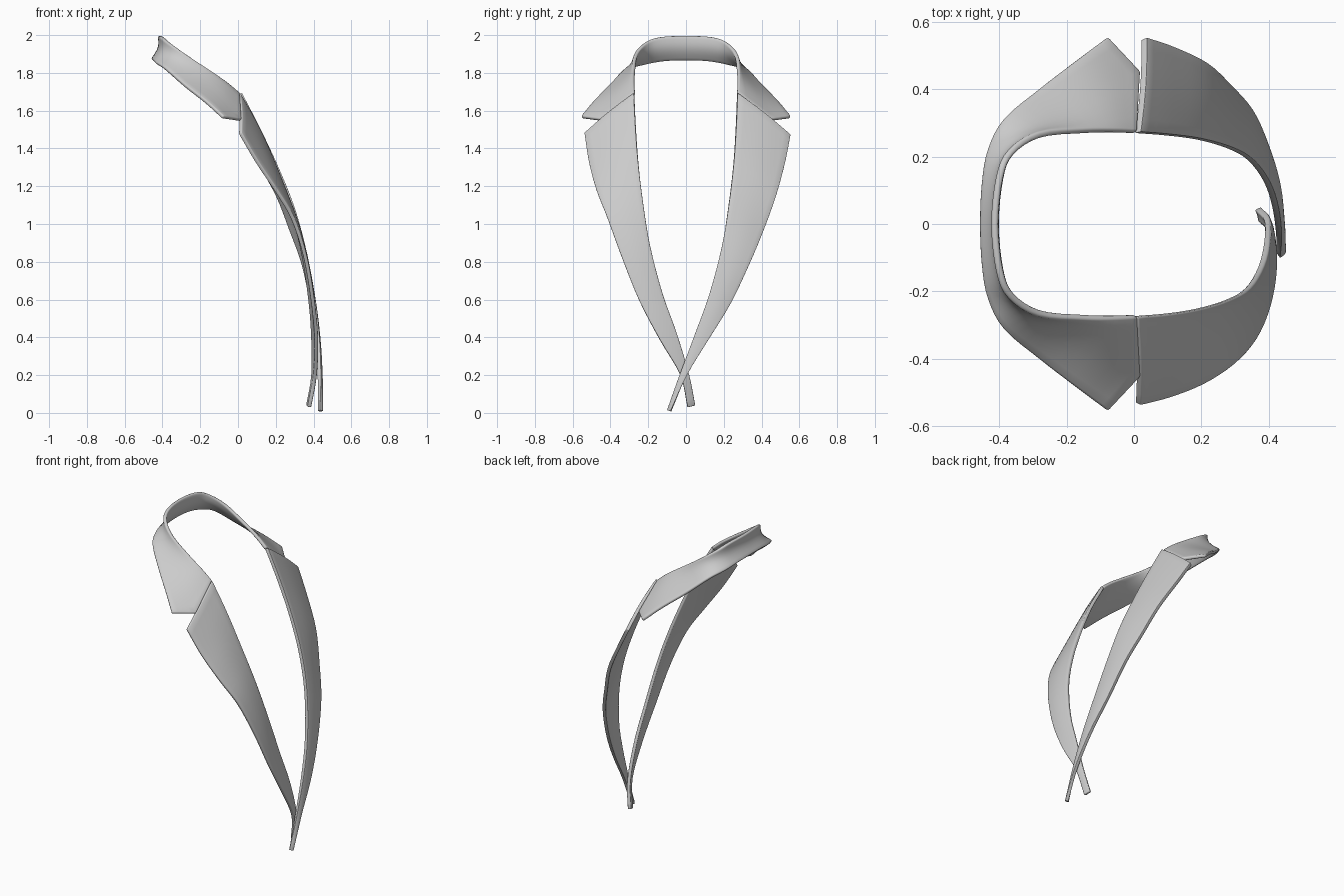
import bpy, bmesh, math
from mathutils import Vector

if "Cube" in bpy.data.objects:
    bpy.data.objects.remove(bpy.data.objects["Cube"])


def spline(pts, steps):
    """Catmull-Rom samples through a list of points."""
    p = [Vector(q) for q in pts]
    p = [2 * p[0] - p[1]] + p + [2 * p[-1] - p[-2]]
    out = []
    for i in range(1, len(p) - 2):
        a, b, c, d = p[i - 1:i + 3]
        for s in range(steps):
            t = s / steps
            out.append(0.5 * (2 * b + (c - a) * t + (2 * a - 5 * b + 4 * c - d) * t**2
                              + (3 * b - a - 3 * c + d) * t**3))
    return out + [p[-2]]


def cloth_strip(name, inner, middle, outer, bulges, thickness, steps=4, half=4):
    """Band of cloth lofted between three rails, thickened with rounded edges."""
    rails = [spline(r, steps) for r in (inner, middle, outer)]
    push = spline(bulges, steps)
    bm = bmesh.new()
    rows = []
    for a, m, b, off in zip(*rails, push):
        row = []
        for k in range(2 * half + 1):
            u = k / half
            p = a.lerp(m, u) if u <= 1 else m.lerp(b, u - 1)
            row.append(bm.verts.new(p + off * math.sin(math.pi * u / 2)))
        rows.append(row)
    for r, s in zip(rows, rows[1:]):
        for k in range(2 * half):
            bm.faces.new((r[k], r[k + 1], s[k + 1], s[k]))
    bmesh.ops.recalc_face_normals(bm, faces=bm.faces)
    mesh = bpy.data.meshes.new(name)
    bm.to_mesh(mesh)
    bm.free()
    ob = bpy.data.objects.new(name, mesh)
    bpy.context.collection.objects.link(ob)
    sol = ob.modifiers.new("thickness", 'SOLIDIFY')
    sol.thickness, sol.offset = thickness, 0
    bev = ob.modifiers.new("soft_edge", 'BEVEL')
    bev.width, bev.segments, bev.limit_method = thickness * 0.35, 2, 'ANGLE'
    bev.angle_limit = math.radians(50)
    bpy.ops.object.select_all(action='DESELECT')
    ob.select_set(True)
    bpy.context.view_layer.objects.active = ob
    bpy.ops.object.shade_smooth_by_angle(angle=math.radians(50))
    return ob


def mid(a, b):
    return [(Vector(p) + Vector(q)) / 2 for p, q in zip(a, b)]


def mirrored(half):
    """Half rail from the back centre to the +y end, reflected to both sides."""
    half = [Vector(p) for p in half]
    return [Vector((p.x, -p.y, p.z)) for p in reversed(half[1:])] + half


# Collar around the back of the neck, ending in two points
top = [(-.415, 0, 1.995), (-.40, .14, 1.988), (-.365, .215, 1.96), (-.28, .265, 1.90),
       (-.15, .275, 1.81), (-.06, .275, 1.745), (.005, .272, 1.69)]
low = [(-.452, 0, 1.87), (-.447, .12, 1.865), (-.43, .22, 1.848), (-.385, .31, 1.82),
       (-.28, .40, 1.73), (-.17, .485, 1.645), (-.08, .553, 1.565)]
centre = mid(top, low)
centre[-1] = Vector((.015, .45, 1.55))
centre[-2] = Vector((-.095, .395, 1.67))
bulge = [(.018, 0, 0), (.018, -.004, 0), (.014, -.012, 0), (.008, -.014, 0),
         (0, -.008, 0), (0, 0, 0), (0, 0, 0)]
cloth_strip("collar", mirrored(top), mirrored(centre), mirrored(low), mirrored(bulge), .02)

# Overlapping lapel on the +y side
inner = [(.012, .272, 1.69), (.10, .265, 1.52), (.195, .252, 1.32), (.285, .226, 1.10),
         (.347, .19, .88), (.395, .125, .63), (.42, .05, .42), (.43, -.03, .20), (.428, -.093, .012)]
outer = [(.03, .55, 1.47), (.11, .523, 1.33), (.21, .475, 1.15), (.28, .41, .97),
         (.345, .335, .79), (.39, .235, .58), (.425, .12, .39), (.438, .005, .20), (.442, -.08, .008)]
swell = [(.006, .004, .004)] * 6 + [(.003, 0, 0)] * 3
cloth_strip("lapel_over", inner, mid(inner, outer), outer, swell, .02)

# Lapel on the -y side, passing behind the other one
inner = [(.005, -.275, 1.69), (.10, -.267, 1.52), (.19, -.252, 1.32), (.275, -.226, 1.10),
         (.337, -.19, .88), (.377, -.125, .63), (.395, -.05, .42), (.395, .015, .20), (.368, .047, .04)]
outer = [(.012, -.535, 1.48), (.10, -.512, 1.33), (.20, -.473, 1.18), (.29, -.415, 1.03),
         (.355, -.342, .83), (.395, -.25, .60), (.415, -.14, .39), (.408, -.03, .20), (.378, .008, .03)]
swell = [(.006, -.004, .004)] * 6 + [(.002, 0, 0)] * 3
cloth_strip("lapel_under", inner, mid(inner, outer), outer, swell, .02)
